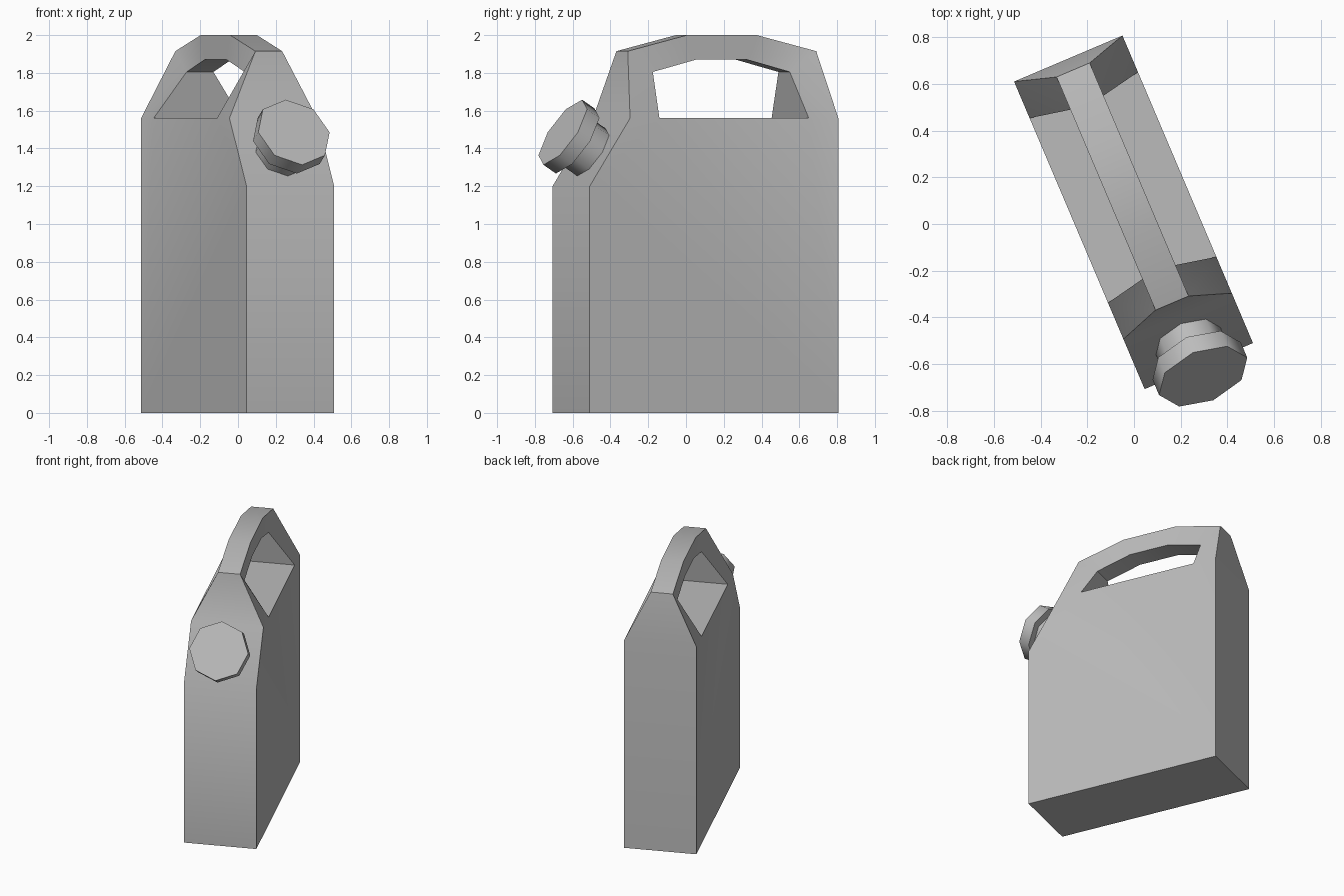
import bpy, bmesh, math
from mathutils import Matrix, Vector

if "Cube" in bpy.data.objects:
    bpy.data.objects.remove(bpy.data.objects["Cube"], do_unlink=True)

# One plain grey for everything
grey = bpy.data.materials.new("plain_grey")
grey.use_nodes = True
colour = (0.5, 0.5, 0.5, 1)
grey.diffuse_color = colour
grey.node_tree.nodes["Principled BSDF"].inputs["Base Color"].default_value = colour

# The can stands turned about z; local x runs to the spout end, local y across
TURN = Matrix.Translation((-0.002, 0.05, 0)) @ Matrix.Rotation(math.radians(-67), 4, 'Z')
WIDE, SLIM = 0.252, 0.077


def finish(name, bm, angle):
    bmesh.ops.recalc_face_normals(bm, faces=bm.faces)
    mesh = bpy.data.meshes.new(name)
    bm.to_mesh(mesh)
    bm.free()
    mesh.transform(TURN)
    mesh.materials.append(grey)
    mesh.shade_smooth()
    mesh.set_sharp_from_angle(angle=math.radians(angle))
    obj = bpy.data.objects.new(name, mesh)
    bpy.context.collection.objects.link(obj)
    return obj


# Can body: outer profile and handle hole as (length, height, half width)
base = [(0.715, 1.2, WIDE), (0.715, 0, WIDE), (-0.715, 0, WIDE)]
arch = [(-0.715, 1.56, WIDE), (-0.662, 1.915, SLIM), (-0.32, 2.0, SLIM),
        (0.08, 2.0, SLIM), (0.422, 1.915, SLIM), (0.483, 1.56, WIDE)]
hole = [(-0.545, 1.56, WIDE), (-0.51, 1.805, SLIM), (-0.265, 1.87, SLIM),
        (0.03, 1.87, SLIM), (0.278, 1.805, SLIM), (0.314, 1.56, WIDE)]

bm = bmesh.new()
sides = []
for s in (-1, 1):
    b, a, h = [[bm.verts.new((x, s * w, z)) for x, z, w in pts] for pts in (base, arch, hole)]
    bm.faces.new([a[0], h[0], h[-1], a[-1]] + b)
    for i in range(len(a) - 1):
        bm.faces.new((a[i], a[i + 1], h[i + 1], h[i]))
    sides.append((a + b, h))
# Bridge both sides around the outline and through the hole
for left, right in zip(*sides):
    n = len(left)
    for i in range(n):
        j = (i + 1) % n
        bm.faces.new((left[i], left[j], right[j], right[i]))
finish("can_body", bm, 40)

# Spout neck and cap: octagonal prisms square to the sloping shoulder
axis = Vector((0.36, 0, 0.232)).normalized()
up = Vector((-axis.z, 0, axis.x))
across = axis.cross(up)
foot = Vector((0.599, 0, 1.38))


def prism(name, radius, start, end):
    bm = bmesh.new()
    rings = []
    for d in (start, end):
        rings.append([bm.verts.new(foot + axis * d + radius *
                      (up * math.cos(k * math.pi / 4) + across * math.sin(k * math.pi / 4)))
                      for k in range(8)])
        bm.faces.new(rings[-1])
    for k in range(8):
        j = (k + 1) % 8
        bm.faces.new((rings[0][k], rings[0][j], rings[1][j], rings[1][k]))
    finish(name, bm, 46)


prism("spout_neck", 0.15, -0.02, 0.12)
prism("spout_cap", 0.205, 0.11, 0.195)
